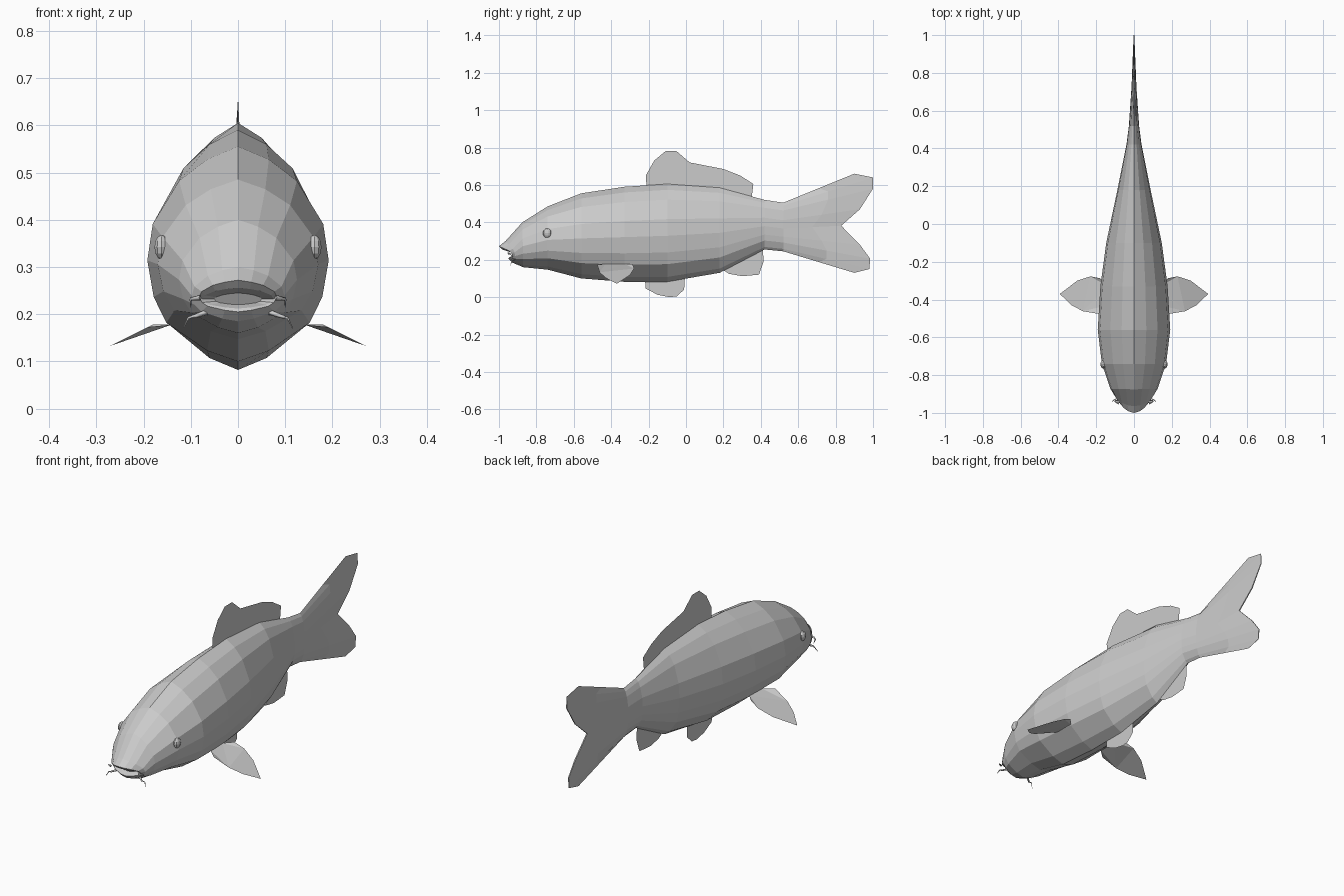
import bpy, bmesh
from mathutils import Vector

if "Cube" in bpy.data.objects:
    bpy.data.objects.remove(bpy.data.objects["Cube"])

# Half cross-section, top to bottom: (fraction of half width, fraction of height)
SECTION = [(0, 1), (.34, .94), (.65, .84), (.94, .64), (1, .47),
           (.93, .30), (.79, .18), (.34, .05), (0, 0)]

# Body stations: y at top, y at bottom, z top, z bottom, half width, sideways bow
STATIONS = [
    (-.94, -.925, .245, .22, .05, .02),     # inside of mouth
    (-.985, -.945, .256, .212, .075, .035),
    (-1.0, -.95, .272, .205, .082, .04),    # lip
    (-.965, -.93, .30, .185, .098, .03),
    (-.875, -.87, .40, .16, .125, 0),
    (-.74, -.74, .485, .147, .17, 0),
    (-.56, -.56, .555, .10, .192, 0),
    (-.33, -.33, .59, .082, .178, 0),
    (-.10, -.10, .605, .082, .147, 0),
    (.18, .18, .585, .13, .088, 0),
    (.42, .42, .52, .255, .040, 0),
    (.52, .52, .505, .245, .027, 0),
]
# Forked tail edge, top to bottom: (y, z)
TAIL = [(.9, .66), (1, .64), (1, .58), (.93, .47), (.83, .382),
        (.93, .28), (.985, .205), (.98, .15), (.9, .13)]


def add_object(name, bm):
    me = bpy.data.meshes.new(name)
    bm.to_mesh(me)
    bm.free()
    ob = bpy.data.objects.new(name, me)
    bpy.context.collection.objects.link(ob)
    return ob


def full_ring(half):
    return half + [(-x, y, z) for x, y, z in half[-2:0:-1]]


def half_ring(yt, yb, zt, zb, w, bow):
    return [(fx * w, yb + (yt - yb) * fz + bow * fx * fx, zb + (zt - zb) * fz)
            for fx, fz in SECTION]


# Body and tail in one loft
halves = [half_ring(*s) for s in STATIONS]
root = halves[-1]
for t, w in ((.5, .014), (1, .003)):
    halves.append([(fx * w, p[1] + (y - p[1]) * t, p[2] + (z - p[2]) * t)
                   for (fx, _), p, (y, z) in zip(SECTION, root, TAIL)])
bm = bmesh.new()
rings = [[bm.verts.new(p) for p in full_ring(h)] for h in halves]
n = len(rings[0])
for a, b in zip(rings, rings[1:]):
    for i in range(n):
        j = (i + 1) % n
        bm.faces.new((a[i], a[j], b[j], b[i]))
bm.faces.new(rings[0])
# Close the thin rear edge with strips across the tail
last = rings[-1]
half = n // 2
for i in range(half):
    loop = [last[i], last[i + 1], last[(n - i - 1) % n], last[(n - i) % n]]
    bm.faces.new(list(dict.fromkeys(loop)))
bmesh.ops.recalc_face_normals(bm, faces=bm.faces)
add_object("body", bm)


def sheet(name, points):
    bm = bmesh.new()
    bm.faces.new([bm.verts.new(p) for p in points])
    bmesh.ops.triangulate(bm, faces=bm.faces)
    return add_object(name, bm)


# Sheet fins on the centre line: (y, z)
FINS = {
    "dorsal_fin": [(-.21, .58), (-.215, .65), (-.17, .73), (-.11, .78), (-.05, .78),
                   (.02, .72), (.2, .685), (.29, .65), (.36, .605), (.35, .52), (.15, .56)],
    "pelvic_fin": [(-.22, .1), (-.215, .045), (-.15, .012), (-.09, 0), (-.05, .004),
                   (-.01, .04), (-.005, .12)],
    "anal_fin": [(.19, .15), (.23, .125), (.3, .112), (.39, .12), (.415, .19),
                 (.41, .27), (.3, .22)],
}
for name, outline in FINS.items():
    sheet(name, [(0, y, z) for y, z in outline])

# Pectoral fins: (x, y)
PECTORAL = [(.14, -.33), (.18, -.287), (.23, -.277), (.3, -.30), (.393, -.37),
            (.33, -.43), (.27, -.462), (.19, -.475), (.14, -.43)]
for side, s in (("left", 1), ("right", -1)):
    sheet(side + "_pectoral_fin",
          [(s * x, y, .178 - .5 * max(0, x - .18)) for x, y in PECTORAL])

    # Eye
    bm = bmesh.new()
    bmesh.ops.create_uvsphere(bm, u_segments=10, v_segments=6, radius=.026)
    bmesh.ops.scale(bm, vec=(.6, .9, 1), verts=bm.verts)
    bmesh.ops.translate(bm, vec=(s * .162, -.742, .342), verts=bm.verts)
    add_object(side + "_eye", bm)

    # Barbels: tapering bent strands by the mouth
    for label, path in (("long", [(.065, -.915, .205), (.09, -.935, .196),
                                  (.105, -.93, .192), (.116, -.94, .17)]),
                        ("short", [(.08, -.95, .235), (.1, -.94, .232),
                                   (.1, -.925, .215)])):
        cu = bpy.data.curves.new(side + "_barbel_" + label, 'CURVE')
        cu.dimensions = '3D'
        cu.bevel_depth = .006
        cu.bevel_resolution = 0
        cu.use_fill_caps = True
        sp = cu.splines.new('POLY')
        sp.points.add(len(path) - 1)
        for i, (pt, (x, y, z)) in enumerate(zip(sp.points, path)):
            pt.co = (s * x, y, z, 1)
            pt.radius = 1 - .85 * i / (len(path) - 1)
        bpy.context.collection.objects.link(bpy.data.objects.new(cu.name, cu))
